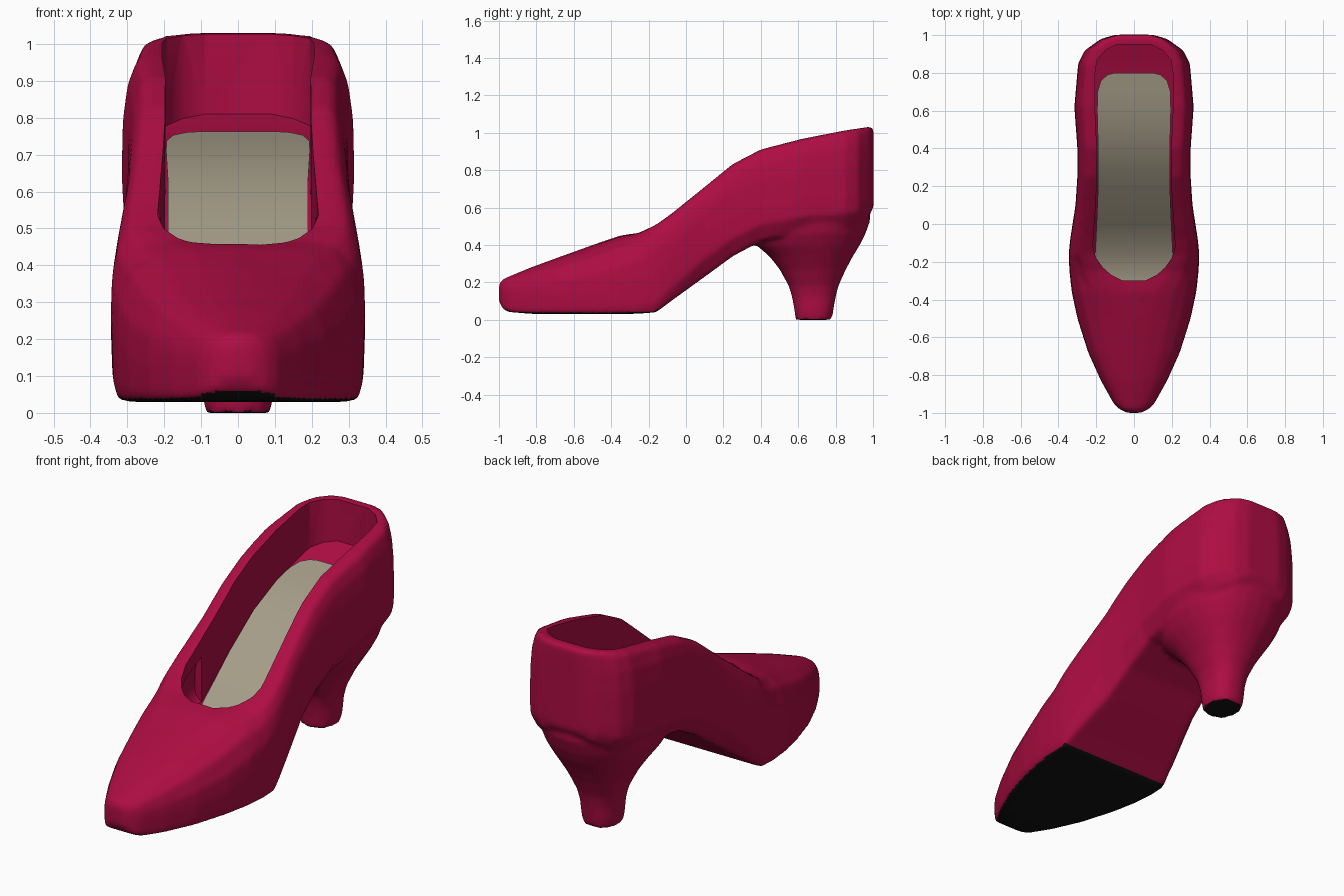
import bpy, bmesh, math

if "Cube" in bpy.data.objects:
    bpy.data.objects.remove(bpy.data.objects["Cube"])


def material(name, rgb):
    m = bpy.data.materials.new(name)
    m.diffuse_color = (*rgb, 1)
    m.use_nodes = True
    m.node_tree.nodes["Principled BSDF"].inputs["Base Color"].default_value = m.diffuse_color
    return m


RED = material("crimson leather", (0.42, 0.004, 0.055))
BLACK = material("black rubber", (0.006, 0.006, 0.006))
BEIGE = material("beige lining", (0.38, 0.34, 0.25))


def clamp(v):
    return max(0.0, min(1.0, v))


def interp(table, x):
    for (x0, v0), (x1, v1) in zip(table, table[1:]):
        if x <= x1:
            return v0 + (v1 - v0) * clamp((x - x0) / (x1 - x0))
    return table[-1][1]


def floor(y):
    return interp([(-0.9, 0.11), (-0.3, 0.115), (-0.15, 0.16), (0.2, 0.48),
                   (0.4, 0.62), (0.6, 0.70), (0.8, 0.75), (0.95, 0.81)], y)


def add_rings(bm, rings):
    loops = [[bm.verts.new(p) for p in r] for r in rings]
    n = len(loops[0])
    for a, b in zip(loops, loops[1:]):
        for i in range(n):
            bm.faces.new((a[i], a[(i + 1) % n], b[(i + 1) % n], b[i]))
    bm.faces.new(loops[0])
    bm.faces.new(loops[-1])


def loft(name, *ring_sets):
    bm = bmesh.new()
    for rings in ring_sets:
        add_rings(bm, rings)
    bmesh.ops.recalc_face_normals(bm, faces=bm.faces)
    me = bpy.data.meshes.new(name)
    bm.to_mesh(me)
    bm.free()
    ob = bpy.data.objects.new(name, me)
    bpy.context.collection.objects.link(ob)
    return ob


def section(y, w, zb, zs, zt):
    """Shoe cross-section: rounded over the toe, square-shouldered at the rim."""
    k = clamp((y + 0.4) / 0.25)
    k2 = clamp((y + 0.2) / 0.3)
    toe = [(0.98, .35), (0.85, .72), (0.6, .89), (0.3, .97), (0, 1)]
    rim = [(0.99, .45), (0.95, .75), (0.87, .96), (0.77, 1), (0, 1)]
    half = [(0, zb), ((0.95 - 0.13 * k2) * w, zb),
            (0.985 * w, zb + (0.25 + 0.2 * k2) * (zs - zb)), (w, zs)]
    for (a, b), (c, d) in zip(toe, rim):
        half.append(((a + (c - a) * k) * w, zs + (b + (d - b) * k) * (zt - zs)))
    pts = half + [(-x, z) for x, z in half[-2:0:-1]]
    return [(x, y, z) for x, z in pts]


def box_section(y, w, z0, z1):
    return [(w, y, z0), (w, y, z1), (-w, y, z1), (-w, y, z0)]


# Outer shoe: y, half width, bottom, widest height, top
body = [section(*s) for s in [
    (-1.0, .035, .10, .14, .19), (-.98, .078, .06, .13, .218),
    (-.95, .108, .042, .13, .23), (-.83, .175, .032, .13, .28),
    (-.68, .243, .03, .14, .335), (-.5, .30, .03, .16, .40),
    (-.36, .33, .03, .20, .448), (-.25, .342, .033, .22, .467),
    (-.16, .346, .04, .25, .508), (-.08, .338, .10, .30, .565),
    (.1, .31, .23, .45, .71), (.25, .30, .34, .55, .832),
    (.4, .30, .42, .62, .91), (.62, .316, .47, .65, .967),
    (.85, .296, .50, .65, 1.012), (.92, .26, .52, .65, 1.022),
    (.98, .175, .56, .66, 1.032), (1.002, .10, .60, .68, 1.025)]]


# Heel: z, front y, back y, half width
def heel_ring(z, y0, y1, w, n=28):
    pts = []
    for i in range(n):
        c, s = math.cos(2 * math.pi * i / n), math.sin(2 * math.pi * i / n)
        px = math.copysign(abs(c) ** 0.85, c)
        py = math.copysign(abs(s) ** 0.85, s)
        pts.append((w * px, (y0 + y1) / 2 + (y1 - y0) / 2 * py, z))
    return pts


heel = [heel_ring(*r) for r in [
    (0, .585, .78, .088), (.05, .58, .788, .096), (.12, .567, .80, .098),
    (.18, .55, .815, .112), (.27, .50, .855, .155), (.34, .445, .893, .20),
    (.40, .375, .93, .24), (.46, .35, .96, .27), (.54, .34, .988, .29)]]

shoe = loft("shoe_upper_and_heel", body, heel)

# Foot opening and hidden toe cavity cutters
opening = loft("opening_cutter", [box_section(y, w, floor(y), 1.5) for y, w in [
    (-.3, .06), (-.27, .12), (-.23, .165), (-.18, .20), (-.12, .218), (.0, .21),
    (.1, .203), (.2, .198), (.4, .197), (.6, .206), (.8, .206), (.87, .195),
    (.92, .15), (.95, .09)]])
cavity = loft("toe_cavity_cutter", [
    section(y, w, floor(y) + .004, zs, zt) for y, w, zs, zt in [
        (-.85, .10, .14, .22), (-.68, .18, .16, .285), (-.5, .245, .19, .35),
        (-.3, .28, .23, .41), (-.15, .28, .27, .45), (0, .25, .39, .54)]])

# Blend heel into the upper, then hollow the shoe
rm = shoe.modifiers.new("blend", 'REMESH')
rm.mode = 'VOXEL'
rm.voxel_size = 0.014
sm = shoe.modifiers.new("soften", 'SMOOTH')
sm.factor = 0.5
sm.iterations = 5
for cutter in (opening, cavity):
    b = shoe.modifiers.new("cut", 'BOOLEAN')
    b.operation = 'DIFFERENCE'
    b.solver = 'EXACT'
    b.object = cutter
bpy.context.view_layer.update()
dg = bpy.context.evaluated_depsgraph_get()
mesh = bpy.data.meshes.new_from_object(shoe.evaluated_get(dg))
shoe.modifiers.clear()
shoe.data = mesh
for cutter in (opening, cavity):
    bpy.data.objects.remove(cutter)

# Black tread under the ball of the foot and on the heel tip
mesh.materials.clear()
mesh.materials.append(RED)
mesh.materials.append(BLACK)
for p in mesh.polygons:
    down = p.normal.z < -0.7
    tread = p.center.y < -0.15 and p.center.z < 0.06
    tip = p.center.y > 0.4 and p.center.z < 0.02
    p.material_index = 1 if down and (tread or tip) else 0

# Insole plate lying on the shoe floor
insole = loft("insole", [box_section(y, w, floor(y) + .005, floor(y) + .013) for y, w in [
    (-.8, .09), (-.65, .16), (-.5, .20), (-.3, .215), (-.15, .205), (.0, .198),
    (.2, .19), (.3, .19), (.4, .19), (.6, .195), (.7, .193), (.76, .175), (.79, .14), (.8, .10)]])
insole.data.materials.append(BEIGE)

for ob in (shoe, insole):
    bpy.ops.object.select_all(action='DESELECT')
    ob.select_set(True)
    bpy.context.view_layer.objects.active = ob
    bpy.ops.object.shade_smooth_by_angle(angle=math.radians(40))
